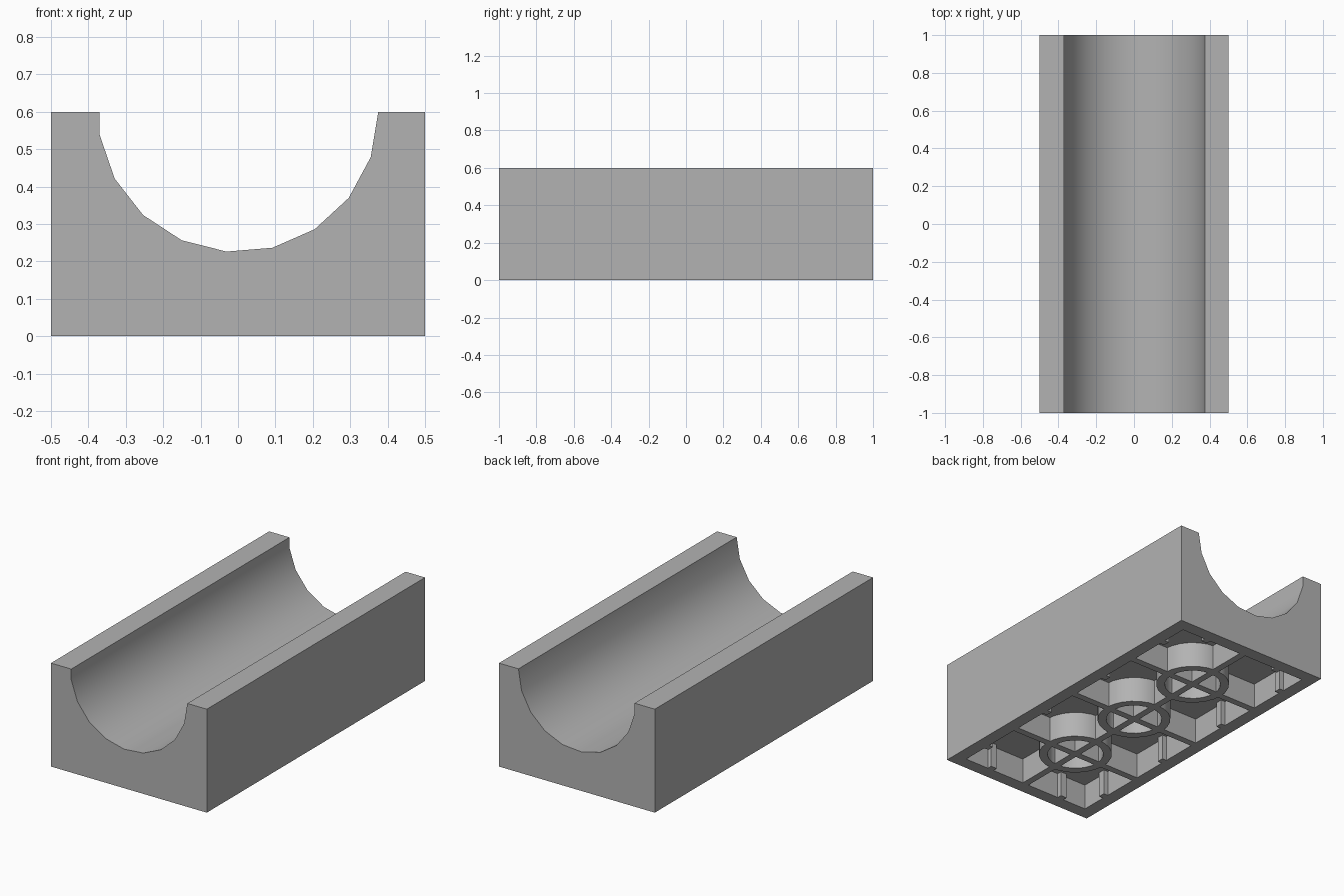
import bpy, bmesh
from math import sin, cos, pi, tau
from mathutils import Matrix

old = bpy.data.objects.get("Cube")
if old:
    bpy.data.objects.remove(old, do_unlink=True)

WIDTH, LENGTH, HEIGHT = 1.0, 2.0, 0.6
WALL, DEPTH, RIB = 0.075, 0.15, 0.04
CHANNEL_R, SIDES = 0.375, 19
IN_X, IN_Y = WIDTH / 2 - WALL, LENGTH / 2 - WALL

grey = bpy.data.materials.new("light grey plastic")
grey.use_nodes = True
colour = (0.45, 0.45, 0.45, 1)
grey.diffuse_color = colour
grey.node_tree.nodes["Principled BSDF"].inputs["Base Color"].default_value = colour


def finish(name, bm):
    bmesh.ops.recalc_face_normals(bm, faces=bm.faces)
    mesh = bpy.data.meshes.new(name)
    bm.to_mesh(mesh)
    bm.free()
    mesh.materials.append(grey)
    obj = bpy.data.objects.new(name, mesh)
    bpy.context.scene.collection.objects.link(obj)
    return obj


def box(name, x0, x1, y0, y1, z0, z1):
    bm = bmesh.new()
    size = Matrix.Diagonal((x1 - x0, y1 - y0, z1 - z0, 1))
    centre = Matrix.Translation(((x0 + x1) / 2, (y0 + y1) / 2, (z0 + z1) / 2))
    bmesh.ops.create_cube(bm, size=1, matrix=centre @ size)
    return finish(name, bm)


def extrude(name, loop, offset):
    bm = bmesh.new()
    face = bm.faces.new([bm.verts.new(p) for p in loop])
    new = bmesh.ops.extrude_face_region(bm, geom=[face])["geom"]
    bmesh.ops.translate(bm, vec=offset,
                        verts=[v for v in new if isinstance(v, bmesh.types.BMVert)])
    return finish(name, bm)


def combine(target, tool, operation):
    mod = target.modifiers.new("combine", 'BOOLEAN')
    mod.operation, mod.solver, mod.object = operation, 'EXACT', tool
    graph = bpy.context.evaluated_depsgraph_get()
    result = bpy.data.meshes.new_from_object(target.evaluated_get(graph))
    target.modifiers.clear()
    target.data = result
    bpy.data.objects.remove(tool, do_unlink=True)


def smooth(obj):
    bpy.ops.object.select_all(action='DESELECT')
    obj.select_set(True)
    bpy.context.view_layer.objects.active = obj
    bpy.ops.object.shade_smooth_by_angle()


# Block with a half-round channel along its top
arc = [(CHANNEL_R * cos(tau * k / SIDES), HEIGHT - CHANNEL_R * sin(tau * k / SIDES))
       for k in range(SIDES // 2 + 1)]
half = WIDTH / 2
profile = [(-half, 0), (half, 0), (half, HEIGHT)] + arc
profile += [(arc[-1][0], HEIGHT), (-half, HEIGHT)]
block = extrude("channel_block", [(x, -LENGTH / 2, z) for x, z in profile], (0, LENGTH, 0))

# Hollow underside
hollow = box("hollow", -IN_X, IN_X, -IN_Y, IN_Y, -0.1, DEPTH)
hollow.hide_render = True
combine(block, hollow, 'DIFFERENCE')
smooth(block)

# Lattice of ribs, slightly sunk into the walls and the roof
SINK = 0.01
TOP = DEPTH + SINK
h = RIB / 2
lattice = box("underside_ribs", -h, h, -IN_Y - SINK, IN_Y + SINK, 0, TOP)
for y in (-0.5, 0, 0.5):
    rib = box("cross_rib", -IN_X - SINK, IN_X + SINK, y - h, y + h, 0, TOP)
    combine(lattice, rib, 'UNION')

# Three round tubes, joined to the lattice
for y in (-0.5, 0, 0.5):
    bm = bmesh.new()
    rings = []
    for r, z in ((0.2, 0), (0.2, TOP), (0.153, TOP), (0.153, 0)):
        rings.append([bm.verts.new((r * cos(tau * k / 24), y + r * sin(tau * k / 24), z))
                      for k in range(24)])
    for a, b in zip(rings, rings[1:] + rings[:1]):
        for k in range(24):
            n = (k + 1) % 24
            bm.faces.new((a[k], a[n], b[n], b[k]))
    combine(lattice, finish("tube", bm), 'UNION')
smooth(lattice)

# Small grip ribs on the inner walls
GRIP = 0.028
for s, side in ((-1, "right"), (1, "left")):
    for i, y in enumerate((-0.75, -0.25, 0.25, 0.75)):
        xs = sorted((s * (IN_X - GRIP), s * (IN_X + SINK)))
        box(f"{side}_grip_rib_{i + 1}", *xs, y - h, y + h, 0, TOP)
for s, end in ((-1, "front"), (1, "back")):
    for x, side in ((-0.25, "right"), (0.25, "left")):
        ys = sorted((s * (IN_Y - GRIP), s * (IN_Y + SINK)))
        box(f"{end}_{side}_grip_rib", x - h, x + h, *ys, 0, TOP)
